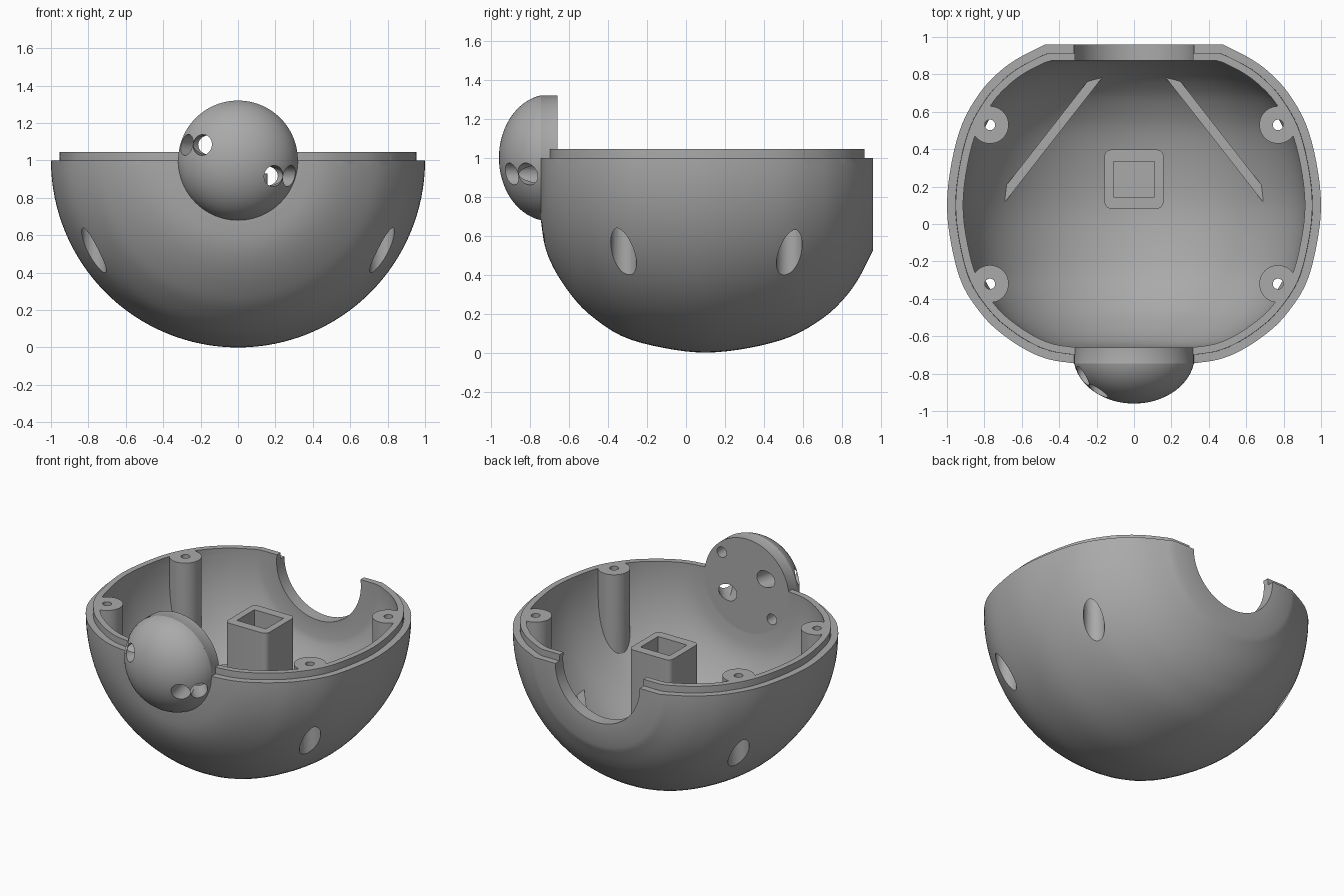
import bpy, bmesh, math
from mathutils import Vector, Matrix

cube = bpy.data.objects.get("Cube")
if cube:
    bpy.data.objects.remove(cube, do_unlink=True)

grey = bpy.data.materials.new("plain grey")
grey.use_nodes = True
grey.diffuse_color = (0.4, 0.4, 0.4, 1)
grey.node_tree.nodes["Principled BSDF"].inputs["Base Color"].default_value = (0.4, 0.4, 0.4, 1)


def make(name, bm):
    bmesh.ops.remove_doubles(bm, verts=bm.verts, dist=1e-5)
    bmesh.ops.recalc_face_normals(bm, faces=bm.faces)
    mesh = bpy.data.meshes.new(name)
    bm.to_mesh(mesh)
    bm.free()
    mesh.materials.append(grey)
    ob = bpy.data.objects.new(name, mesh)
    bpy.context.collection.objects.link(ob)
    return ob


def lathe(name, profile, steps=128):
    """Revolve (y, radius) points about the horizontal axis at z = 1."""
    bm = bmesh.new()
    vs = [bm.verts.new((r, y, 1)) for y, r in profile]
    es = [bm.edges.new(p) for p in zip(vs, vs[1:])]
    bmesh.ops.spin(bm, geom=vs + es, cent=(0, 0, 1), axis=(0, 1, 0),
                   angle=2 * math.pi, steps=steps)
    return make(name, bm)


def rod(name, a, b, radius, sides=40):
    a, b = Vector(a), Vector(b)
    d = b - a
    bm = bmesh.new()
    m = Matrix.Translation((a + b) / 2) @ d.to_track_quat('Z', 'Y').to_matrix().to_4x4()
    bmesh.ops.create_cone(bm, cap_ends=True, segments=sides, radius1=radius,
                          radius2=radius, depth=d.length, matrix=m)
    return make(name, bm)


def box(name, centre, size, turn=0, round_corner=0):
    bm = bmesh.new()
    m = (Matrix.Translation(centre) @ Matrix.Rotation(turn, 4, 'Z')
         @ Matrix.Diagonal((*size, 1)))
    bmesh.ops.create_cube(bm, size=1, matrix=m)
    if round_corner:
        upright = [e for e in bm.edges
                   if abs(e.verts[0].co.z - e.verts[1].co.z) > size[2] / 2]
        bmesh.ops.bevel(bm, geom=upright, offset=round_corner, segments=6,
                        profile=0.5, affect='EDGES')
    return make(name, bm)


def boolean(ob, cutters, mode='DIFFERENCE'):
    bpy.context.view_layer.objects.active = ob
    for c in cutters:
        mod = ob.modifiers.new("cut", 'BOOLEAN')
        mod.operation, mod.solver, mod.object = mode, 'EXACT', c
        bpy.ops.object.modifier_apply(modifier=mod.name)


def smooth_curve(pts, n=4):
    pts = [Vector(p) for p in pts]
    ext = [2 * pts[0] - pts[1]] + pts + [2 * pts[-1] - pts[-2]]
    out = []
    for a, b, c, d in zip(ext, ext[1:], ext[2:], ext[3:]):
        for k in range(n):
            t = k / n
            out.append(0.5 * (2 * b + (c - a) * t + (2 * a - 5 * b + 4 * c - d) * t * t
                              + (3 * b - a - 3 * c + d) * t ** 3))
    return out + [pts[-1]]


# Body outline, measured along the axis, and its inward offsets
outline = smooth_curve([(-.745, .32), (-.725, .45), (-.68, .565), (-.6, .69), (-.5, .8),
                        (-.33, .915), (-.12, .975), (.1, 1), (.33, .975), (.54, .917),
                        (.7, .825), (.8, .735), (.88, .63), (.96, .475)])


def body(name, inset):
    pts = []
    for i, p in enumerate(outline):
        t = outline[min(i + 1, len(outline) - 1)] - outline[max(i - 1, 0)]
        q = p + Vector((t.y, -t.x)).normalized() * inset
        pts.append((min(max(q.x, -.745 + inset), .96 - inset), q.y))
    return lathe(name, [(pts[0][0], 0)] + pts + [(pts[-1][0], 0)])


# Helper solids
cavity = body("cavity", .085)
limit = body("inner_limit", .045)
above = box("above_rim", (0, 0, 2), (4, 4, 2))
lip_band = box("lip_band", (0, 0, 1.0215), (4, 4, .047))
back_cut = rod("back_cut", (0, .7, 1), (0, 1.2, 1), .32, 96)

posts = [(sx * .77, y) for sx in (-1, 1) for y in (-.32, .53)]
bores = [rod("bore", (x, y, 0), (x, y, .75), .066) for x, y in posts]
nose_holes = []
for s in (-1, 1):
    z = 1 - s * .083
    nose_holes += [rod("cord_hole", (s * .125, -.62, z), (s * .215, -1.0, z), .056),
                   rod("cord_hole", (s * .13, -.65, z), (s * .36, -.91, z), .056),
                   rod("pin_hole", (s * .19, -.6, 1 + s * .18),
                       (s * .19, -.74, 1 + s * .18), .036)]
helpers = [cavity, limit, above, lip_band, back_cut] + bores + nose_holes

# Bowl shell and raised lip
shell = body("bowl_shell", 0)
boolean(shell, [cavity, above, back_cut] + bores + nose_holes)
lip = body("rim_lip", .045)
boolean(lip, [lip_band], 'INTERSECT')
boolean(lip, [cavity, back_cut] + nose_holes)
parts = [shell, lip]

# Domed nose with a short flange
arc = []
for k in range(25):
    a = math.radians(80 * k / 24)
    arc.append((-.70 - .26 * math.cos(a), .325 * math.sin(a)))
nose = lathe("nose_dome", arc + [(-.745, .32), (-.659, .32), (-.659, 0)], 96)
boolean(nose, nose_holes)
parts.append(nose)

# Screw posts, trimmed to the bowl
for (x, y), bore in zip(posts, bores):
    post = rod("screw_post", (x, y, .1), (x, y, 1.045), .1, 48)
    hole = rod("screw_hole", (x, y, 0), (x, y, 1.2), .028, 24)
    boolean(post, [limit], 'INTERSECT')
    boolean(post, [bore, hole])
    helpers.append(hole)
    parts.append(post)

# Square socket column
column = box("socket_column", (0, .24, .5), (.315, .315, .86), 0, .035)
socket = box("socket_hole", (0, .24, .8), (.22, .19, .7))
boolean(column, [socket])
helpers.append(socket)
parts.append(column)

# Diagonal floor ribs
for s in (-1, 1):
    rib = box("floor_rib", (s * .43, .49, .25), (.9, .05, .3), -s * math.radians(52))
    boolean(rib, [limit], 'INTERSECT')
    parts.append(rib)

for h in helpers:
    bpy.data.objects.remove(h, do_unlink=True)

bpy.ops.object.select_all(action='DESELECT')
for p in parts:
    p.select_set(True)
bpy.context.view_layer.objects.active = shell
bpy.ops.object.shade_smooth_by_angle(angle=math.radians(30))
